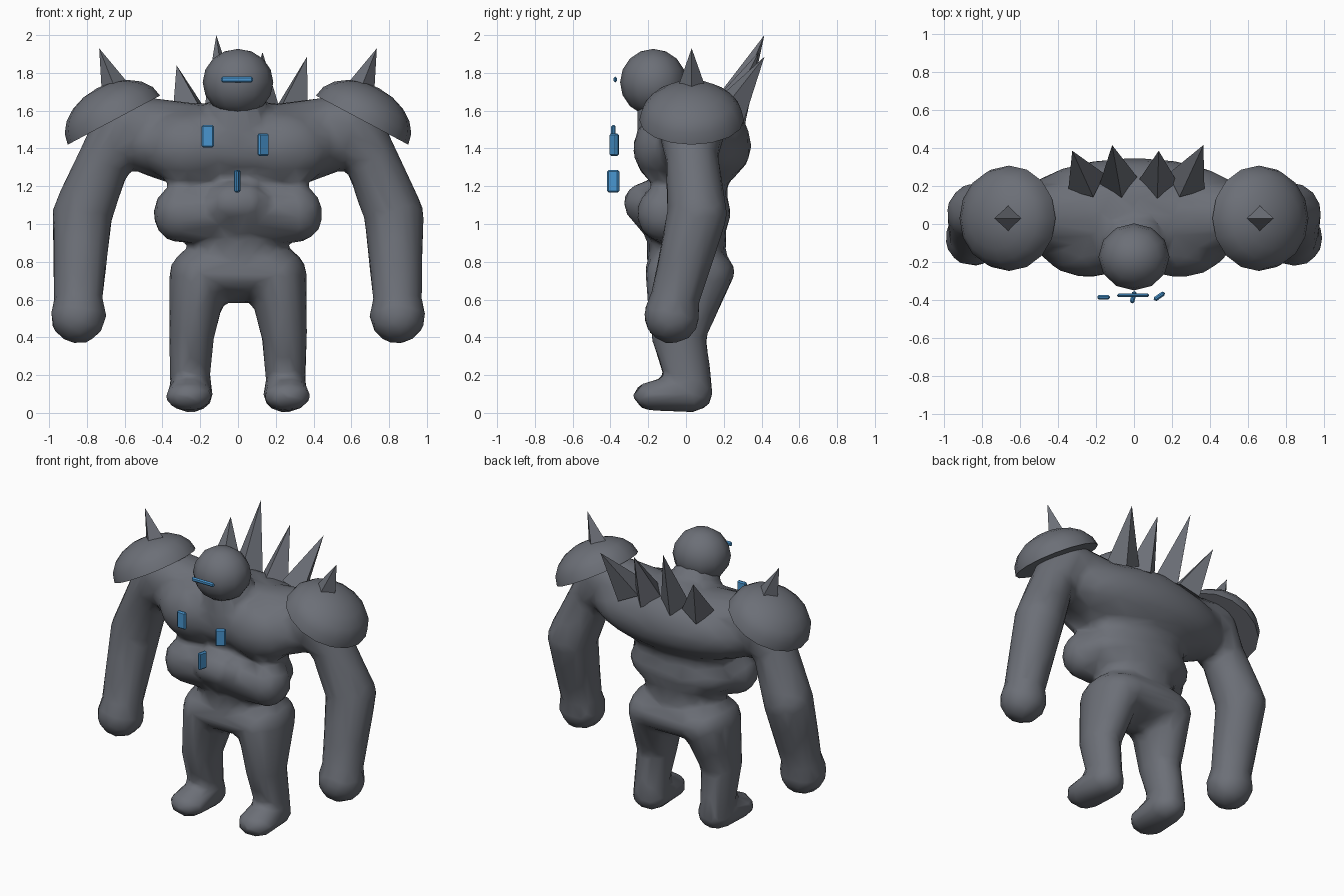
import bpy, bmesh, math
from mathutils import Vector, Matrix

cube = bpy.data.objects.get("Cube")
if cube:
    bpy.data.objects.remove(cube, do_unlink=True)


def make_material(name, color):
    m = bpy.data.materials.new(name)
    m.use_nodes = True
    m.diffuse_color = color
    bsdf = next(n for n in m.node_tree.nodes if n.type == 'BSDF_PRINCIPLED')
    bsdf.inputs["Base Color"].default_value = color
    return m


stone = make_material("dark stone grey", (0.15, 0.16, 0.185, 1))
blue = make_material("rune blue", (0.065, 0.3, 0.62, 1))


def finish(bm, name, mat, smooth=False):
    bmesh.ops.recalc_face_normals(bm, faces=bm.faces)
    for f in bm.faces:
        f.smooth = smooth
    me = bpy.data.meshes.new(name)
    bm.to_mesh(me)
    bm.free()
    me.materials.append(mat)
    ob = bpy.data.objects.new(name, me)
    bpy.context.collection.objects.link(ob)
    return ob


def hull(bm, *balls):
    """Add the convex hull of some (centre, radii) ellipsoids to bm."""
    src, out = bmesh.new(), bmesh.new()
    for c, r in balls:
        r = (r, r, r) if isinstance(r, float) else r
        bmesh.ops.create_icosphere(src, subdivisions=3, radius=1,
                                   matrix=Matrix.Translation(c) @ Matrix.Diagonal((*r, 1)))
    for v in src.verts:
        out.verts.new(v.co)
    res = bmesh.ops.convex_hull(out, input=out.verts)
    inner = [g for g in res["geom_interior"] if isinstance(g, bmesh.types.BMVert)]
    bmesh.ops.delete(out, geom=inner, context='VERTS')
    tmp = bpy.data.meshes.new("tmp")
    out.to_mesh(tmp)
    bm.from_mesh(tmp)
    bpy.data.meshes.remove(tmp)
    src.free()
    out.free()


def chain(bm, balls):
    for a, b in zip(balls, balls[1:]):
        hull(bm, a, b)


# Body: torso, belly, hips and limbs fused into one soft mass
bm = bmesh.new()
hull(bm, ((0, 0.04, 1.415), (0.66, 0.31, 0.235)))
hull(bm, ((0, 0.1, 1.43), (0.45, 0.245, 0.22)))
hull(bm, ((0, 0.02, 1.06), (0.39, 0.22, 0.17)))
hull(bm, ((0, -0.12, 1.64), 0.14), ((0, -0.06, 1.48), 0.2))
hull(bm, ((-0.05, -0.22, 1.11), 0.11), ((0.05, -0.22, 1.11), 0.11),
     ((0, -0.12, 1.04), 0.14))
hull(bm, ((0, 0.02, 1.2), (0.36, 0.2, 0.14)), ((0, 0.0, 0.85), (0.25, 0.21, 0.12)))
hull(bm, ((-0.14, 0.02, 0.745), (0.2, 0.24, 0.14)), ((0.14, 0.02, 0.745), (0.2, 0.24, 0.14)))
hull(bm, ((0, 0.0, 0.8), (0.2, 0.21, 0.1)), ((0, 0.0, 0.68), (0.13, 0.13, 0.1)))
for s in (-1, 1):
    # shoulder slope, pectoral and belly roll
    hull(bm, ((s * 0.15, 0.03, 1.45), (0.15, 0.22, 0.18)), ((s * 0.5, 0.04, 1.5), 0.175))
    hull(bm, ((s * 0.24, -0.1, 1.4), (0.26, 0.18, 0.2)))
    hull(bm, ((s * 0.31, -0.11, 1.055), (0.14, 0.15, 0.155)),
         ((s * 0.12, -0.11, 1.05), (0.14, 0.15, 0.15)))
    # arm
    chain(bm, [((s * 0.58, 0.03, 1.52), 0.18), ((s * 0.7, 0.03, 1.36), 0.14),
               ((s * 0.825, 0.06, 1.05), 0.16), ((s * 0.845, -0.06, 0.6), 0.13)])
    hull(bm, ((s * 0.845, -0.075, 0.515), 0.15))
    # leg and foot
    chain(bm, [((s * 0.205, 0.015, 0.73), (0.16, 0.235, 0.15)),
               ((s * 0.245, -0.04, 0.41), (0.122, 0.147, 0.09)),
               ((s * 0.255, 0.02, 0.15), (0.105, 0.12, 0.1))])
    hull(bm, ((s * 0.25, 0.02, 0.105), (0.12, 0.125, 0.105)),
         ((s * 0.26, -0.17, 0.09), (0.125, 0.11, 0.08)))
body = finish(bm, "body", stone, True)
mod = body.modifiers.new("fuse", 'REMESH')
mod.mode, mod.voxel_size, mod.use_smooth_shade = 'VOXEL', 0.025, True
mod = body.modifiers.new("soften", 'SMOOTH')
mod.factor, mod.iterations = 0.5, 7
mod = body.modifiers.new("simplify", 'DECIMATE')
mod.ratio = 0.08

# Head
bm = bmesh.new()
bmesh.ops.create_uvsphere(bm, u_segments=12, v_segments=8, radius=1,
                          matrix=Matrix.Translation((0, -0.173, 1.75))
                          @ Matrix.Diagonal((0.187, 0.176, 0.177, 1)))
finish(bm, "head", stone, True)


def spike(name, base, tip, radius):
    d = Vector(tip) - Vector(base)
    bm = bmesh.new()
    bmesh.ops.create_cone(bm, cap_ends=True, segments=4, radius1=radius, radius2=0,
                          depth=d.length,
                          matrix=Matrix.Translation(Vector(base) + d / 2)
                          @ d.to_track_quat('Z', 'Y').to_matrix().to_4x4())
    return finish(bm, name, stone)


# Shoulder pads: flattened tilted domes with a spike each
for s, side in ((-1, "right"), (1, "left")):
    bm = bmesh.new()
    bmesh.ops.create_uvsphere(bm, u_segments=16, v_segments=10, radius=0.277)
    bmesh.ops.bisect_plane(bm, geom=bm.verts[:] + bm.edges[:] + bm.faces[:],
                           plane_co=(0, 0, 0), plane_no=(0, 0, 1), clear_inner=True)
    bmesh.ops.contextual_create(bm, geom=[e for e in bm.edges if e.is_boundary])
    centre = Vector((s * 0.657, 0.03, 1.55))
    bm.transform(Matrix.Translation(centre)
                 @ Matrix.Rotation(s * math.radians(28), 4, 'Y')
                 @ Matrix.Diagonal((1, 1, 0.69, 1)))
    pad = finish(bm, side + "_shoulder_pad", stone, True)
    for e in pad.data.edges:
        a, b = (pad.data.vertices[i].co for i in e.vertices)
        mid = (a + b) / 2 - centre
        e.use_edge_sharp = abs(mid.dot(Vector((s * 0.469, 0, 0.883)))) < 0.001
    spike(side + "_shoulder_spike", (s * 0.64, 0.03, 1.69), (s * 0.735, 0.03, 1.93), 0.085)

# Back spikes
for i, (x, tip) in enumerate([(-0.25, (-0.325, 0.385, 1.84)), (-0.08, (-0.115, 0.415, 2.0)),
                              (0.125, (0.13, 0.385, 1.91)), (0.275, (0.365, 0.415, 1.885))]):
    spike("back_spike_%d" % (i + 1), (x, 0.22, 1.58), tip, 0.105)

# Glowing eye slit and runes floating in front
for name, loc, size, turn in [
        ("eye_slit", (-0.005, -0.375, 1.765), (0.17, 0.018, 0.03), 0),
        ("right_chest_rune", (-0.16, -0.385, 1.465), (0.066, 0.024, 0.118), 0),
        ("left_chest_rune", (0.133, -0.38, 1.42), (0.066, 0.024, 0.118), 35),
        ("belly_rune", (-0.004, -0.385, 1.227), (0.064, 0.024, 0.118), 75)]:
    bm = bmesh.new()
    bmesh.ops.create_cube(bm, size=1, matrix=Matrix.Diagonal((*size, 1)))
    bmesh.ops.bevel(bm, geom=bm.edges[:], offset=0.008, segments=1, affect='EDGES')
    bm.transform(Matrix.Translation(loc) @ Matrix.Rotation(math.radians(turn), 4, 'Z'))
    finish(bm, name, blue)
